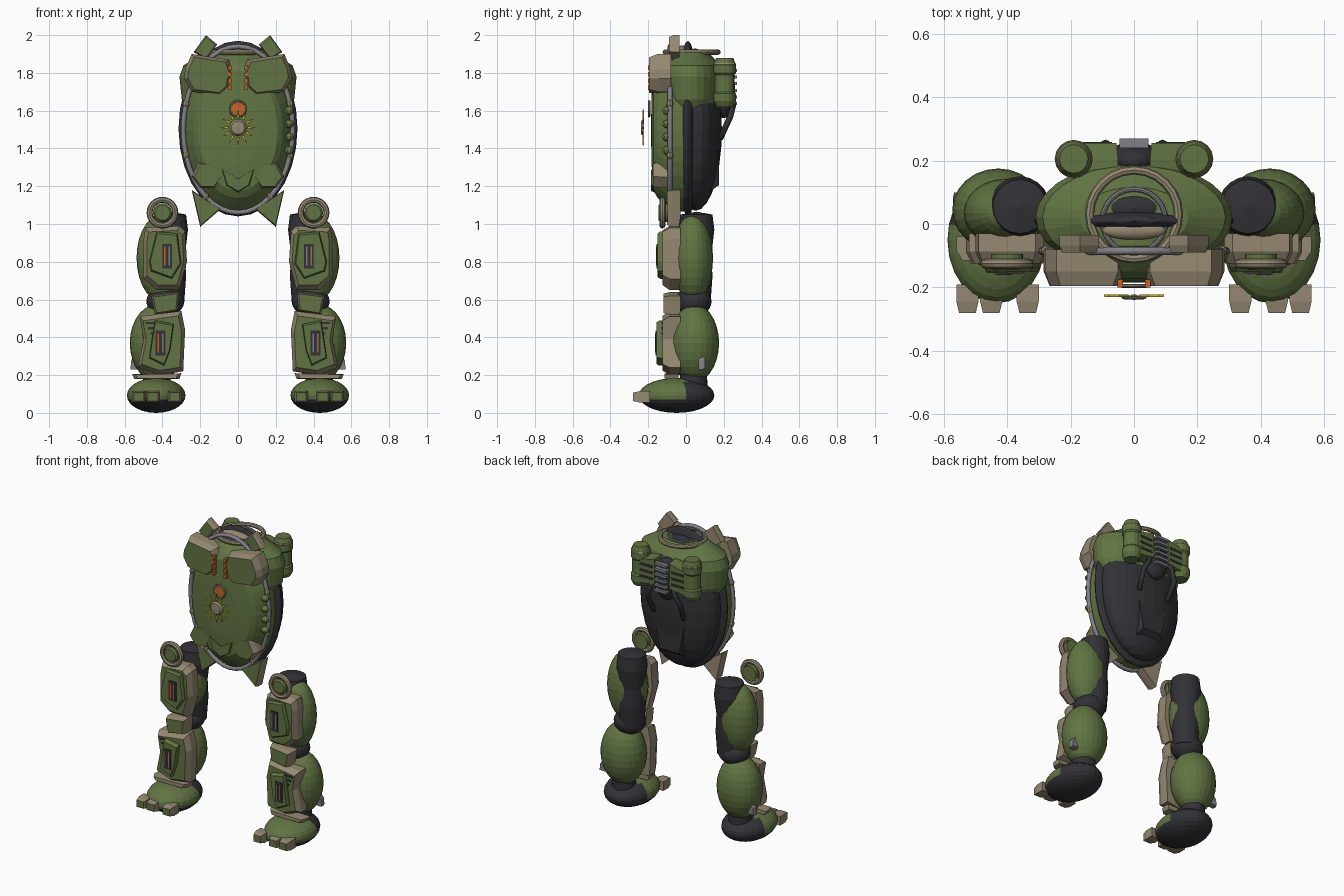
import bpy, bmesh, math
from mathutils import Matrix, Vector

if "Cube" in bpy.data.objects:
    bpy.data.objects.remove(bpy.data.objects["Cube"])


def make_material(name, rgb):
    mat = bpy.data.materials.new(name)
    mat.use_nodes = True
    mat.diffuse_color = (*rgb, 1)
    mat.node_tree.nodes["Principled BSDF"].inputs["Base Color"].default_value = (*rgb, 1)
    return mat


GREEN = make_material("olive green", (.12, .175, .055))
TAN = make_material("tan trim", (.30, .25, .165))
DARK = make_material("dark undersuit", (.032, .032, .038))
GREY = make_material("steel grey", (.22, .22, .24))
ORANGE = make_material("orange", (.55, .13, .02))
YELLOW = make_material("yellow", (.55, .45, .03))


def finish(name, bm, mats, rule=None, mirror=False):
    """Turn a bmesh into an object, colour faces by rule, optionally add the mirrored twin."""
    bmesh.ops.remove_doubles(bm, verts=bm.verts, dist=.0001)
    bmesh.ops.recalc_face_normals(bm, faces=bm.faces)
    if rule:
        for face in bm.faces:
            face.material_index = int(rule(face))
    for side in ("left", "right") if mirror else ("",):
        if side == "right":
            bmesh.ops.scale(bm, vec=(-1, 1, 1), verts=bm.verts)
            bmesh.ops.reverse_faces(bm, faces=bm.faces)
        full = f"{side}_{name}" if side else name
        mesh = bpy.data.meshes.new(full)
        bm.to_mesh(mesh)
        for mat in mats:
            mesh.materials.append(mat)
        bpy.context.collection.objects.link(bpy.data.objects.new(full, mesh))
    bm.free()


def lathe(name, profile, centre, mats, scale=(1, 1, 1), axis="Z", segs=24,
          rule=None, mirror=False, closed=False):
    """Revolve (radius, height) points; axis Y makes height point to the front."""
    bm = bmesh.new()
    rings = []
    turn = Matrix.Rotation(math.pi / 2, 4, "X") if axis == "Y" else Matrix()
    for r, h in profile:
        ring = []
        for i in range(segs):
            a = math.tau * i / segs
            p = turn @ Vector((r * math.cos(a), r * math.sin(a), h))
            ring.append(bm.verts.new([c + v * s for c, v, s in zip(centre, p, scale)]))
        rings.append(ring)
    pairs = list(zip(rings, rings[1:]))
    if closed:
        pairs.append((rings[-1], rings[0]))
    for low, high in pairs:
        for i in range(segs):
            j = (i + 1) % segs
            bm.faces.new((low[i], low[j], high[j], high[i]))
    finish(name, bm, mats, rule, mirror)


def arc(count, radius=1, offset=0, full=False):
    """Half circle for balls, or full circle for rings."""
    span = math.tau if full else math.pi
    return [(offset + radius * math.sin(span * i / count), -radius * math.cos(span * i / count))
            for i in range(count if full else count + 1)]


def ball(name, centre, radii, mats, **kw):
    lathe(name, arc(14), centre, mats, radii, **kw)


def ring(name, centre, radius, tube, mat, **kw):
    lathe(name, arc(8, tube, radius, True), centre, [mat], closed=True, **kw)


def plate(name, outline, back, front, mats, inset=.85, mirror=True):
    """Bevelled armour plate from an (x, z) outline; the first colour is the rim."""
    bm = bmesh.new()
    cx = sum(p[0] for p in outline) / len(outline)
    cz = sum(p[1] for p in outline) / len(outline)
    loops = []
    for y, k in ((back, 1), (back + (front - back) * .6, 1), (front, inset)):
        loops.append([bm.verts.new((cx + (x - cx) * k, y, cz + (z - cz) * k)) for x, z in outline])
    n = len(outline)
    for low, high in zip(loops, loops[1:]):
        for i in range(n):
            bm.faces.new((low[i], low[(i + 1) % n], high[(i + 1) % n], high[i]))
    bm.faces.new(loops[0])
    cap = bm.faces.new(loops[2])
    for face in bm.faces:
        face.material_index = 0
    cap.material_index = len(mats) - 1
    finish(name, bm, mats, None, mirror)


def box(name, x, y, z, mat, mirror=True):
    outline = [(x[0], z[0]), (x[1], z[0]), (x[1], z[1]), (x[0], z[1])]
    plate(name, outline, y[0], y[1], [mat], 1, mirror)


def tube(name, points, radius, mat, mirror=True, cyclic=False):
    """Pipe along a path."""
    curve = bpy.data.curves.new(name, "CURVE")
    curve.dimensions = "3D"
    curve.bevel_depth, curve.bevel_resolution = radius, 2
    curve.use_fill_caps = True
    spline = curve.splines.new("POLY")
    spline.points.add(len(points) - 1)
    spline.use_cyclic_u = cyclic
    for point, co in zip(spline.points, points):
        point.co = (*co, 1)
    temp = bpy.data.objects.new(name, curve)
    bm = bmesh.new()
    bm.from_mesh(temp.to_mesh())
    bpy.data.objects.remove(temp)
    finish(name, bm, [mat], None, mirror)


# Torso core, chest shell and shoulder shell
ball("torso_core", (0, .01, 1.505), (.315, .06, .465), [DARK], segs=32)
ball("lower_back", (0, .05, 1.5), (.285, .14, .43), [DARK])
plate("back_bulge", [(.1, 1.5), (.13, 1.38), (.09, 1.17), (-.09, 1.17), (-.13, 1.38), (-.1, 1.5)],
      .05, .175, [DARK], .8, False)
lathe("chest_shell", [(1, 0), (1, .07), (.94, .1), (.83, .15), (.74, .172), (.4, .183), (0, .185)],
      (0, 0, 1.495), [GREEN], (.285, 1, .43), "Y", 32)
lathe("shoulder_shell", [(.82, 1.57), (.96, 1.66), (1, 1.78), (.93, 1.84), (.55, 1.91), (0, 1.92)],
      (0, .02, 0), [GREEN], (.31, .175, 1), segs=28)
rim = [(.29 * math.cos(a), -.085, 1.5 + .44 * math.sin(a))
       for a in (math.tau * i / 40 for i in range(40))]
tube("rim_pipe", rim, .013, GREY, False, True)
for i in range(40):
    if i % 4 == 2 and abs(rim[i][0]) > .1:
        ball(f"rim_joint_{i}", rim[i], (.018, .018, .022), [TAN], segs=8)
for i, z in enumerate((1.39, 1.46, 1.53, 1.6)):
    ball(f"rim_pod_{i}", (.27, -.1, z), (.025, .025, .022), [GREEN], segs=10)

# Neck opening
ring("neck_ring", (0, .03, 1.91), .14, .014, TAN)
ring("neck_inner_ring", (0, .01, 1.915), .1, .008, GREY)
ball("neck_pad", (0, -.02, 1.92), (.1, .03, .025), [TAN])

# Chest, shoulder and hip armour
plate("pectoral_plate", [(.28, 1.82), (.245, 1.9), (.05, 1.87), (.03, 1.81), (.045, 1.72),
                         (.09, 1.68), (.245, 1.7), (.285, 1.77)], -.08, -.195, [TAN, GREEN])
plate("shoulder_plate", [(.235, 1.91), (.17, 2), (.11, 1.95), (.17, 1.87)], -.035, -.09, [TAN, GREEN])
plate("hip_plate", [(.245, 1.25), (.205, 1.33), (.11, 1.32), (.08, 1.25), (.12, 1.19), (.2, 1.19)],
      -.08, -.175, [TAN, GREEN])
plate("belly_plate", [(-.1, 1.3), (0, 1.24), (.1, 1.3), (.07, 1.2), (0, 1.16), (-.07, 1.2)],
      -.1, -.185, [GREEN], .8, False)
plate("hip_fin", [(.245, 1.18), (.2, .985), (.09, 1.08), (.17, 1.13)], -.03, -.1, [TAN, GREEN], .92)

# Chest markings
for i in range(4):
    z = 1.71 + .035 * i
    box(f"chest_light_{i}", (.035, .052), (-.175, -.2), (z, z + .025), ORANGE)
lathe("upper_badge", [(0, 0), (.045, 0), (.04, .008), (0, .008)], (0, -.19, 1.61), [ORANGE], axis="Y")
ring("upper_badge_rim", (0, -.195, 1.61), .04, .006, TAN, axis="Y")
lathe("sun_disc", [(0, 0), (.045, 0), (.035, .012), (0, .014)], (0, -.225, 1.51), [TAN], axis="Y")
for i in range(12):
    a = math.tau * i / 12
    ray = [(r * math.cos(a + d), 1.51 + r * math.sin(a + d))
           for r, d in ((.05, -.17), (.095, 0), (.05, .17))]
    plate(f"sun_ray_{i}", ray, -.222, -.23, [YELLOW], .9, False)

# Backpack
ball("pack_core", (0, .2, 1.7), (.09, .06, .14), [DARK])
plate("pack_panel", [(.05, 1.66), (.18, 1.64), (.18, 1.81), (.05, 1.84)], .12, .255, [GREEN], .92)
for i in range(3):
    z = 1.69 + .04 * i
    box(f"pack_slit_{i}", (.07, .16), (.25, .259), (z, z + .015), DARK)
for i in range(6):
    z = 1.63 + .035 * i
    box(f"pack_bar_{i}", (-.045, .045), (.24, .27), (z, z + .016), GREY, False)
lathe("canister", [(0, 1.62), (.045, 1.62), (.06, 1.65), (.06, 1.69), (.052, 1.7), (.052, 1.79),
                   (.06, 1.8), (.06, 1.84), (.045, 1.88), (0, 1.88)],
      (.19, .205, 0), [GREEN], segs=16, mirror=True)
ring("canister_ring", (.19, .205, 1.845), .05, .01, TAN, segs=16, mirror=True)
tube("exhaust_pipe", [(.06, .22, 1.72), (.09, .25, 1.63), (.12, .235, 1.57), (.11, .18, 1.45)], .016, DARK)

# Thigh
ball("thigh", (.405, .035, .82), (.132, .108, .23), [GREEN], mirror=True)
lathe("thigh_core", [(0, -.24), (.075, -.24), (.085, -.1), (.08, .02), (.095, .15), (.085, .23), (0, .245)],
      (.36, .055, .82), [DARK], segs=20, mirror=True)
ring("hip_ring", (.4, -.125, 1.06), .068, .016, TAN, axis="Y", mirror=True)
lathe("hip_disc", [(0, -.03), (.05, -.03), (.05, .01), (.04, .02), (0, .02)], (.4, -.125, 1.06),
      [GREEN], axis="Y", mirror=True)
plate("thigh_guard", [(.49, .98), (.31, .99), (.28, .96), (.27, .8), (.31, .65), (.43, .65),
                      (.5, .71), (.5, .92)], -.03, -.125, [TAN, GREEN])
plate("thigh_panel", [(.43, .96), (.32, .95), (.3, .79), (.35, .71), (.46, .75), (.47, .8)],
      -.12, -.15, [GREEN], .92)

# Knee
ball("knee", (.385, .04, .59), (.1, .095, .08), [DARK], mirror=True)
plate("knee_guard", [(.46, .62), (.31, .64), (.32, .54), (.44, .52)], -.03, -.12, [TAN, GREEN])

# Shin
ball("shin", (.428, .045, .37), (.145, .13, .205), [GREEN], mirror=True)
plate("shin_guard", [(.52, .51), (.3, .54), (.28, .44), (.29, .22), (.42, .2), (.53, .24), (.5, .39)],
      -.03, -.125, [TAN, GREEN])
plate("shin_panel", [(.44, .49), (.34, .47), (.36, .33), (.39, .25), (.47, .29), (.46, .36)],
      -.12, -.155, [GREEN], .92)
for i in range(3):
    z = .47 - .028 * i
    box(f"shin_slit_{i}", (.43, .49 - .013 * i), (-.12, -.129), (z, z + .012), DARK)
plate("ankle_strip", [(.31, .18), (.55, .18), (.56, .205), (.3, .21)], -.04, -.115, [TAN])
plate("calf_vent", [(.52, .23), (.57, .23), (.565, .28), (.54, .31)], .065, .1, [GREY])

# Recessed windows with their light bars
for part, x, z, y in (("thigh", .375, .83, -.15), ("shin", .41, .37, -.155)):
    box(f"{part}_window", (x - .026, x + .026), (y + .01, y - .006), (z - .065, z + .065), DARK)
    for i in (-1, 1):
        box(f"{part}_window_bar_{i}", (x + .012 * i - .004, x + .012 * i + .004), (y, y - .009),
            (z - .05, z + .05), GREY if i < 0 else ORANGE)

# Foot: green instep over a dark sole and heel
lathe("ankle", [(0, .13), (.075, .13), (.07, .22), (0, .22)], (.43, .04, 0), [DARK], mirror=True)
ball("foot", (.433, -.05, .0925), (.155, .2, .0925), [GREEN, DARK], mirror=True,
     rule=lambda f: f.calc_center_median().z < .08 or f.calc_center_median().y > 0)
for i, x in enumerate((.335, .45, .525)):
    plate(f"toe_{i}", [(x - .035, .055), (x + .035, .055), (x + .035, .115), (x - .035, .115)],
          -.19, -.28, [TAN, GREEN], .75)
